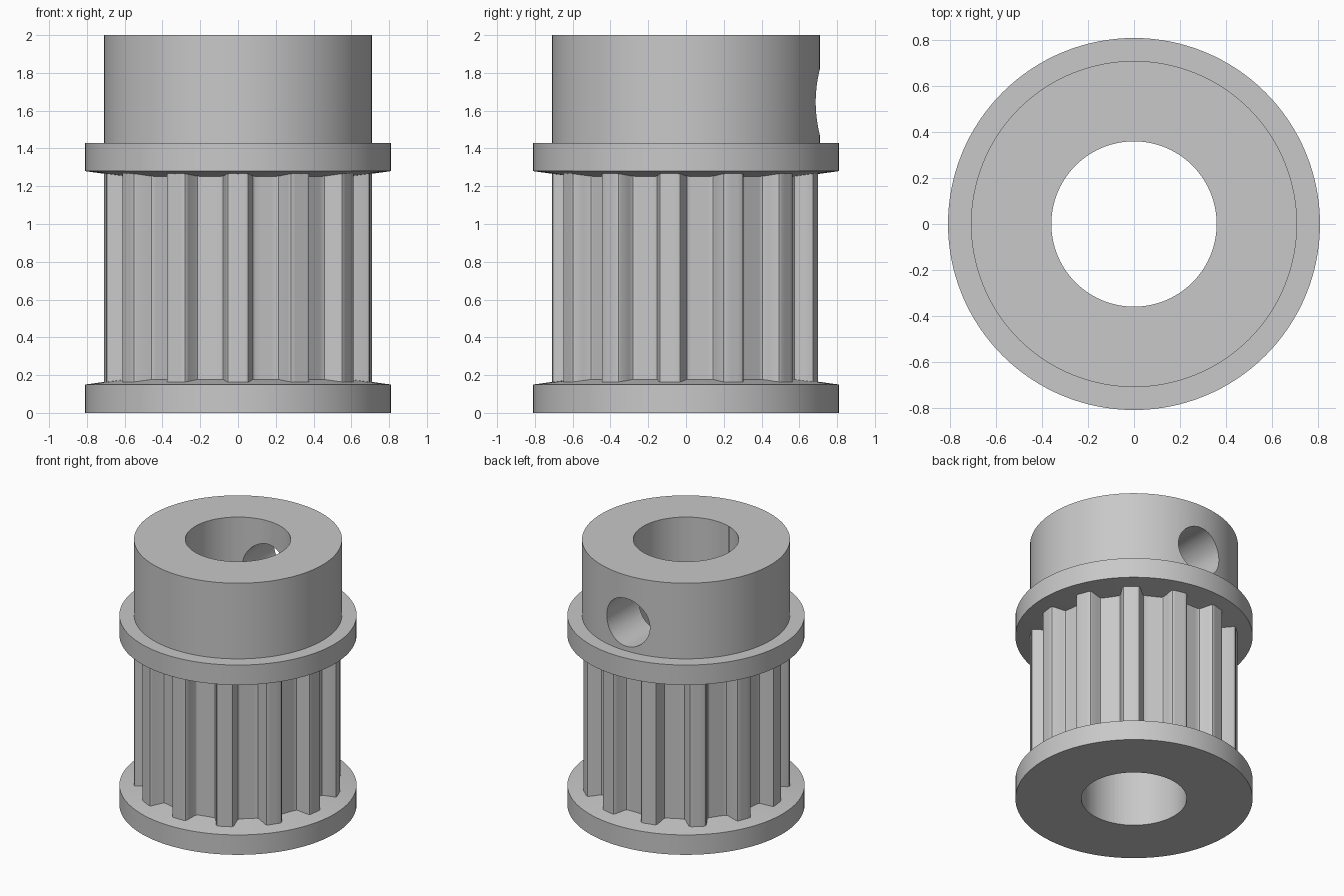
import bpy
import bmesh
from math import pi, sin, cos, radians
from mathutils import Matrix, Vector

if "Cube" in bpy.data.objects:
    bpy.data.objects.remove(bpy.data.objects["Cube"], do_unlink=True)

TEETH = 13
STEP = 2 * pi / TEETH

metal = bpy.data.materials.new("grey_metal")
metal.use_nodes = True
metal.diffuse_color = (0.58, 0.58, 0.58, 1)
metal.node_tree.nodes["Principled BSDF"].inputs["Base Color"].default_value = metal.diffuse_color


def make_object(name, bm):
    bmesh.ops.recalc_face_normals(bm, faces=bm.faces)
    mesh = bpy.data.meshes.new(name)
    bm.to_mesh(mesh)
    bm.free()
    mesh.materials.append(metal)
    obj = bpy.data.objects.new(name, mesh)
    bpy.context.collection.objects.link(obj)
    return obj


def lathe(name, profile, steps=128):
    bm = bmesh.new()
    verts = [bm.verts.new((r, 0, z)) for r, z in profile]
    edges = [bm.edges.new(pair) for pair in zip(verts, verts[1:])]
    bmesh.ops.spin(bm, geom=verts + edges, cent=(0, 0, 0), axis=(0, 0, 1),
                   angle=2 * pi, steps=steps)
    bmesh.ops.remove_doubles(bm, verts=bm.verts, dist=0.0001)
    return make_object(name, bm)


def cylinder(name, radius, depth, matrix, segments):
    bm = bmesh.new()
    bmesh.ops.create_cone(bm, cap_ends=True, segments=segments, radius1=radius,
                          radius2=radius, depth=depth, matrix=matrix)
    return make_object(name, bm)


def combine(target, tool, operation):
    mod = target.modifiers.new(tool.name, "BOOLEAN")
    mod.operation, mod.solver, mod.object = operation, "EXACT", tool
    bpy.context.view_layer.objects.active = target
    bpy.ops.object.modifier_apply(modifier=mod.name)
    bpy.data.objects.remove(tool, do_unlink=True)


# Turned blank: two flanges with tapered inner faces, a core and the hub
pulley = lathe("timing_pulley", [
    (0, 0), (0.81, 0), (0.81, 0.15), (0.55, 0.186), (0.55, 1.244),
    (0.81, 1.28), (0.81, 1.43), (0.71, 1.43), (0.71, 2), (0, 2)])

# Toothed barrel: half tooth mirrored and repeated, rounded tips and roots
half = [(0.042, 0.709), (0.054, 0.705), (0.061, 0.694),
        (0.075, 0.622), (0.08, 0.611), (0.09, 0.605)]
tooth = half[::-1] + [(-w, r) for w, r in half]
bm = bmesh.new()
ring = []
for i in range(TEETH):
    turn = Matrix.Rotation(pi - i * STEP, 3, "Z")
    ring += [bm.verts.new(turn @ Vector((-w, r, 0.1))) for w, r in tooth]
base = bm.faces.new(ring)
grown = bmesh.ops.extrude_face_region(bm, geom=[base])["geom"]
bmesh.ops.translate(bm, vec=(0, 0, 1.23),
                    verts=[g for g in grown if isinstance(g, bmesh.types.BMVert)])
combine(pulley, make_object("toothed_barrel", bm), "UNION")

# Shaft bore
bore = cylinder("shaft_bore", 0.36, 3, Matrix.Translation((0, 0, 1)), 96)
combine(pulley, bore, "DIFFERENCE")

# Set screw hole through the back wall of the hub
place = Matrix.Translation((0, 0.6, 1.645)) @ Matrix.Rotation(radians(90), 4, "X")
combine(pulley, cylinder("screw_hole", 0.18, 1.0, place, 64), "DIFFERENCE")

bpy.ops.object.select_all(action="DESELECT")
pulley.select_set(True)
bpy.context.view_layer.objects.active = pulley
bpy.ops.object.shade_smooth_by_angle(angle=radians(30))
